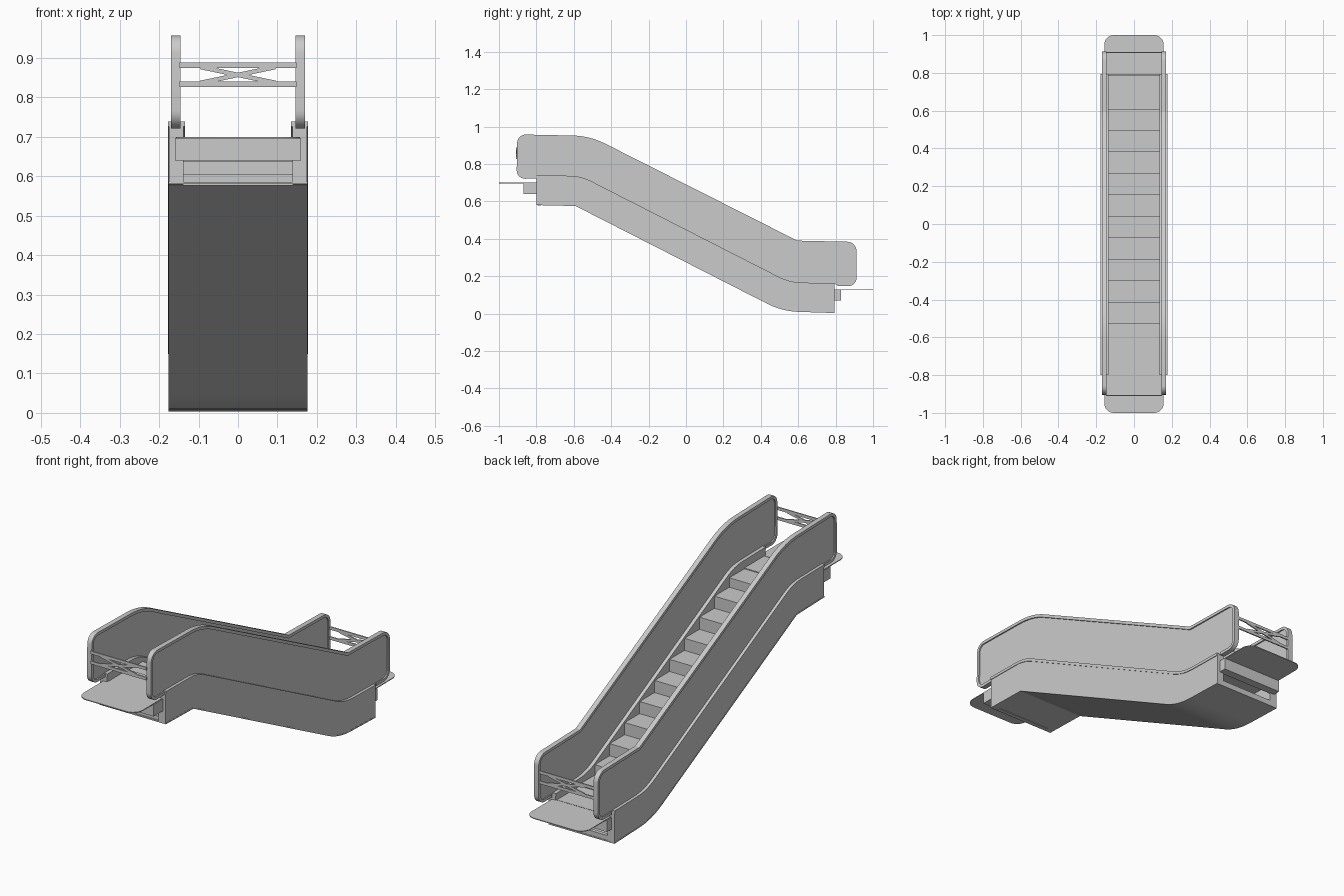
import bpy, bmesh, math
from mathutils import Vector

if "Cube" in bpy.data.objects:
    bpy.data.objects.remove(bpy.data.objects["Cube"])


def fillet(corners, n=8):
    """Polyline from (y, z, radius) corners, with rounded bends."""
    out = []
    for i, (y, z, r) in enumerate(corners):
        p = Vector((y, z))
        if r == 0:
            out.append(p)
            continue
        a = (Vector(corners[i - 1][:2]) - p).normalized()
        b = (Vector(corners[i + 1][:2]) - p).normalized()
        half = a.angle(b) / 2
        c = p + (a + b).normalized() * (r / math.sin(half))
        t = r / math.tan(half)
        u, v = p + a * t - c, p + b * t - c
        ang = u.angle(v)
        for k in range(n + 1):
            f = k / n
            out.append(c + (u * math.sin((1 - f) * ang) + v * math.sin(f * ang)) / math.sin(ang))
    return out


def offset(path, d):
    """Shift a polyline to its right-hand side by d."""
    out = []
    for i, p in enumerate(path):
        a = (p - path[i - 1]).normalized() if i else None
        b = (path[i + 1] - p).normalized() if i < len(path) - 1 else None
        a, b = a or b, b or a
        t = (a + b).normalized()
        out.append(p + Vector((t.y, -t.x)) * d / max(t.dot(a), 0.3))
    return out


def prism(name, pts, lo, hi, to3d):
    """Extrude a closed 2D outline between lo and hi."""
    bm = bmesh.new()
    a = [bm.verts.new(to3d(p, lo)) for p in pts]
    b = [bm.verts.new(to3d(p, hi)) for p in pts]
    bm.faces.new(a)
    bm.faces.new(b[::-1])
    for i in range(len(pts)):
        j = (i + 1) % len(pts)
        bm.faces.new((a[j], a[i], b[i], b[j]))
    bmesh.ops.recalc_face_normals(bm, faces=bm.faces)
    me = bpy.data.meshes.new(name)
    bm.to_mesh(me)
    bm.free()
    ob = bpy.data.objects.new(name, me)
    bpy.context.collection.objects.link(ob)
    bpy.ops.object.select_all(action='DESELECT')
    ob.select_set(True)
    bpy.context.view_layer.objects.active = ob
    bpy.ops.object.shade_smooth_by_angle(angle=math.radians(25))
    return ob


def side(name, pts, x0, x1):
    return prism(name, pts, x0, x1, lambda p, x: (x, p[0], p[1]))


def flat(name, pts, z0, z1):
    return prism(name, pts, z0, z1, lambda p, z: (p[0], p[1], z))


def block(name, w, y0, y1, z0, z1):
    return side(name, [(y0, z0), (y1, z0), (y1, z1), (y0, z1)], -w, w)


# Main side profiles (y, z, bend radius)
body_top = fillet([(-.80, .735, 0), (-.563, .732, .25), (.553, .163, .3), (.795, .158, 0)])
body_low = fillet([(-.80, .58, 0), (-.59, .575, 0), (.514, .012, .4), (.795, .003, 0)])
rail = fillet([(-.80, .722, 0), (-.906, .72, .045), (-.902, .958, .045), (-.514, .95, .4),
               (.595, .39, 0), (.912, .383, .05), (.912, .147, .045), (.81, .147, 0)])

for s, tag in ((1, "right"), (-1, "left")):
    # Truss side, ledge, balustrade panel and handrail
    side("truss_side_" + tag, body_top + body_low[::-1], s * .138, s * .175)
    side("ledge_" + tag, offset(body_top, -.004) + offset(body_top, .009)[::-1], s * .135, s * .178)
    side("balustrade_panel_" + tag, offset(rail, .006) + body_top[::-1], s * .152, s * .164)
    side("handrail_" + tag, rail + offset(rail, .014)[::-1], s * .146, s * .17)

# Underside sheet
side("underside", body_low + offset(body_low, -.006)[::-1], -.176, .176)


def top_z(y):
    for p, q in zip(body_top, body_top[1:]):
        if p.x <= y <= q.x:
            return p.y + (q.y - p.y) * (y - p.x) / (q.x - p.x)


# Stairs: flat landings joined by steps
pitch = 1.25 / 11
stairs, z = [Vector((-.79, .698))], .698
for i in range(12):
    y = -.64 + i * pitch
    nxt = .127 if i == 11 else min(z, top_z(y + pitch / 2) - .035)
    stairs += [Vector((y, z)), Vector((y, nxt - .0005))]
    z = nxt
stairs.append(Vector((.785, z)))
under = [p + Vector((-.012, -.012)) for p in stairs]
side("steps", stairs + under[::-1], -.139, .139)

for s, tag, z, depth, base, rail_z in ((-1, "upper", .70, .87, .577, .722),
                                       (1, "lower", .129, .83, .004, .147)):
    # Landing plate with rounded outer corners
    plate = fillet([(-.157, s * .79, 0), (-.157, s * 1.0, .05), (.157, s * 1.0, .05), (.157, s * .79, 0)])
    flat("landing_plate_" + tag, plate, z - .004, z)
    # Support block and end crossbar
    block("landing_block_" + tag, .16, s * .79, s * depth, z - .06, z - .003)
    block("end_crossbar_" + tag, .139, s * .775, s * .793, base, base + .028)

    # Lattice gate between the handrail ends
    def bar(name, a, b, w):
        a, b = Vector(a), Vector(b)
        n = Vector((a.y - b.y, b.x - a.x)).normalized() * w / 2
        prism(name, [a - n, b - n, b + n, a + n], s * .904, s * .91, lambda p, y: (p[0], y, p[1]))
    lo, hi = rail_z + .111, rail_z + .159
    bar("gate_bottom_bar_" + tag, (-.148, lo), (.148, lo), .014)
    bar("gate_top_bar_" + tag, (-.148, hi), (.148, hi), .014)
    bar("gate_brace_a_" + tag, (-.095, lo + .004), (.095, hi - .004), .011)
    bar("gate_brace_b_" + tag, (-.095, hi - .004), (.095, lo + .004), .011)
